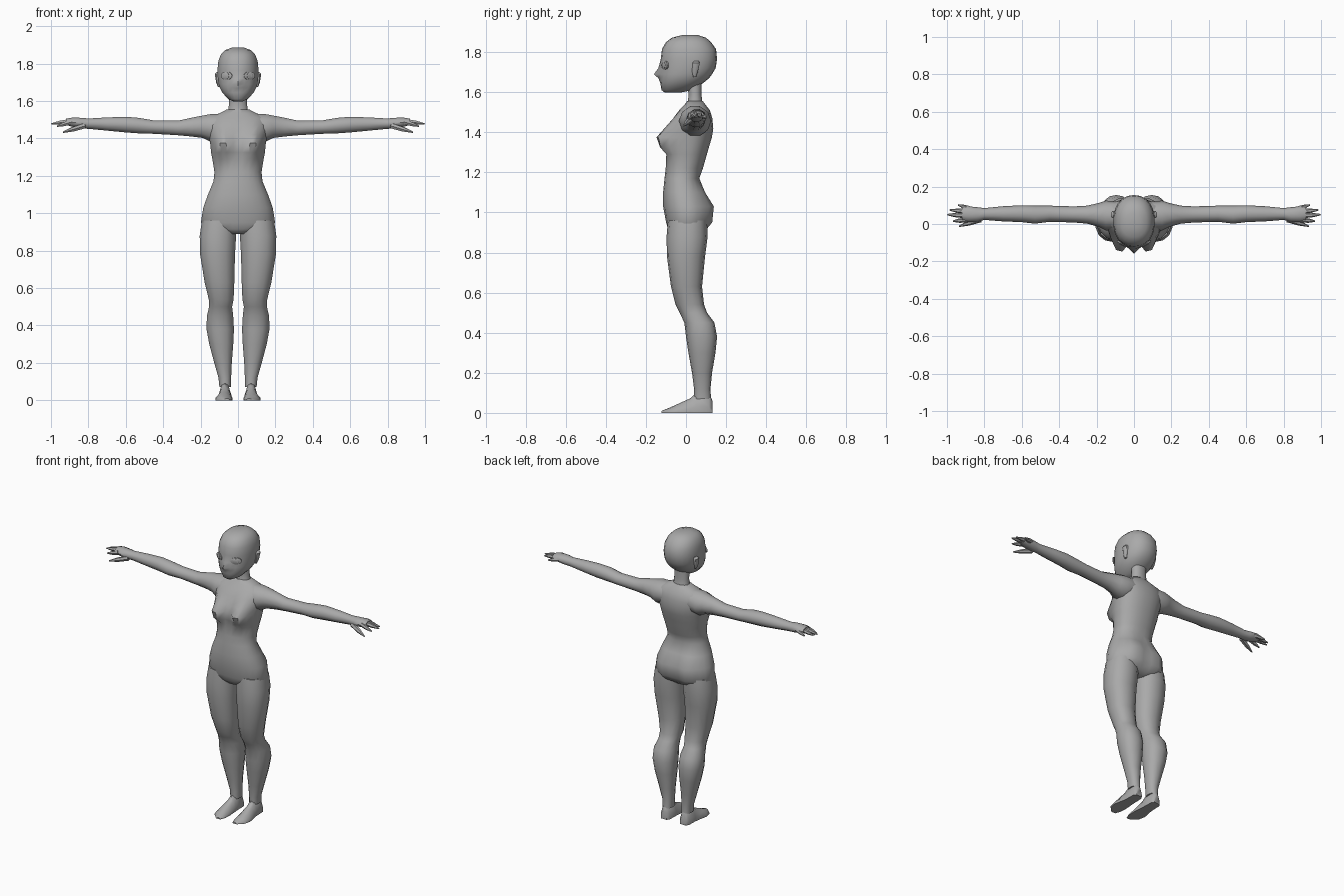
import bpy, bmesh, math
from mathutils import Vector

skin = bpy.data.materials.new("plain_grey")
skin.diffuse_color = (0.40, 0.40, 0.40, 1)


def loft(name, rings, mirror=False, angle=50):
    """Skin a list of point rings, closing both ends."""
    bm = bmesh.new()
    loops = [[bm.verts.new(p) for p in r] for r in rings]
    n = len(loops[0])
    for a, b in zip(loops, loops[1:]):
        for i in range(n):
            j = (i + 1) % n
            bm.faces.new((a[i], a[j], b[j], b[i]))
    bm.faces.new(loops[0][::-1])
    bm.faces.new(loops[-1])
    bmesh.ops.recalc_face_normals(bm, faces=bm.faces)
    me = bpy.data.meshes.new(name)
    bm.to_mesh(me)
    bm.free()
    ob = bpy.data.objects.new(name, me)
    bpy.context.collection.objects.link(ob)
    me.materials.append(skin)
    if mirror:
        ob.modifiers.new("mirror", 'MIRROR').use_mirror_merge = False
    bpy.ops.object.select_all(action='DESELECT')
    ob.select_set(True)
    bpy.context.view_layer.objects.active = ob
    bpy.ops.object.shade_smooth_by_angle(angle=math.radians(angle))
    return ob


def level(z, x0, x1, y0, y1, n=12, bump=None):
    """Horizontal oval spanning x0..x1 and y0..y1, with an optional y offset rule."""
    pts = []
    for i in range(n):
        t = 2 * math.pi * (i + 0.5) / n
        c, s = math.cos(t), math.sin(t)
        c = math.copysign(abs(c) ** 0.9, c)
        s = math.copysign(abs(s) ** 0.9, s)
        x = (x0 + x1) / 2 + (x1 - x0) / 2 * c
        y = (y0 + y1) / 2 + (y1 - y0) / 2 * s
        if bump:
            y += bump(x, s)
        pts.append((x, y, z))
    return pts


def upright(x, y0, y1, z0, z1, n=10):
    """Oval across the x axis."""
    return [(x, (y0 + y1) / 2 + (y1 - y0) / 2 * math.cos(2 * math.pi * i / n),
             (z0 + z1) / 2 + (z1 - z0) / 2 * math.sin(2 * math.pi * i / n)) for i in range(n)]


def spike(name, a, b, ra, rb, n=6):
    """Tapered finger from a to b."""
    a, b = Vector(a), Vector(b)
    q = (b - a).to_track_quat('Z', 'Y')
    rings = []
    for f, r in ((0, ra), (0.55, ra * 0.85), (1, rb)):
        rings.append([a.lerp(b, f) + q @ Vector((r * math.cos(2 * math.pi * i / n),
                      r * math.sin(2 * math.pi * i / n), 0)) for i in range(n)])
    return loft(name, rings, True)


def gauss(v, mid, width):
    return math.exp(-((v - mid) / width) ** 2)


# Torso: z, half width, front y, back y, bust depth, seat depth
torso = [(0.89, 0.07, -0.07, 0.07, 0, 0), (0.915, 0.175, -0.09, 0.095, 0, 0.015),
         (0.95, 0.20, -0.10, 0.115, 0, 0.025), (1.03, 0.187, -0.115, 0.12, 0, 0.03),
         (1.10, 0.162, -0.115, 0.09, 0, 0.015), (1.17, 0.132, -0.108, 0.067, 0, 0),
         (1.22, 0.127, -0.102, 0.085, 0, 0), (1.29, 0.138, -0.093, 0.105, 0.015, 0),
         (1.325, 0.145, -0.09, 0.115, 0.055, 0), (1.375, 0.15, -0.085, 0.13, 0.08, 0),
         (1.42, 0.16, -0.078, 0.137, 0.04, 0), (1.47, 0.168, -0.062, 0.132, 0.008, 0),
         (1.51, 0.155, -0.035, 0.12, 0, 0), (1.535, 0.10, -0.01, 0.10, 0, 0),
         (1.555, 0.06, 0.005, 0.085, 0, 0)]


def torso_bump(bust, seat):
    def rule(x, s):
        if s < 0:
            return -bust * gauss(abs(x), 0.082, 0.05) * min(1, -s * 1.3)
        return seat * gauss(abs(x), 0.09, 0.06) * s
    return rule


loft("torso", [level(z, -w, w, f, b, 24, torso_bump(bu, se)) for z, w, f, b, bu, se in torso])

# Neck
loft("neck", [level(z, -w, w, f, b) for z, w, f, b in
              [(1.50, 0.062, -0.01, 0.10), (1.55, 0.054, 0.008, 0.083),
               (1.59, 0.049, 0.012, 0.078), (1.66, 0.05, 0.0, 0.08)]])

# Head: z, half width, front y, back y, nose depth
head = [(1.598, 0.025, -0.105, -0.03, 0), (1.61, 0.052, -0.122, 0.03, 0),
        (1.645, 0.085, -0.128, 0.085, 0), (1.67, 0.098, -0.13, 0.115, 0.008),
        (1.69, 0.104, -0.13, 0.13, 0.03), (1.72, 0.109, -0.126, 0.148, 0.012),
        (1.765, 0.111, -0.126, 0.155, 0), (1.815, 0.106, -0.12, 0.15, 0),
        (1.85, 0.092, -0.10, 0.125, 0), (1.872, 0.07, -0.07, 0.10, 0),
        (1.885, 0.035, -0.02, 0.06, 0)]
loft("head", [level(z, -w, w, f, b, 22,
                    lambda x, s, d=d: -d * gauss(x, 0, 0.02) if s < 0 else 0)
              for z, w, f, b, d in head])

# Ears
loft("ear", [level(z, 0.095, x, a, b, 8) for z, x, a, b in
             [(1.675, 0.108, 0.035, 0.05), (1.70, 0.118, 0.03, 0.06),
              (1.745, 0.125, 0.03, 0.07), (1.755, 0.115, 0.04, 0.065)]], True)


# Eyes: stacked oval plates turned to follow the face
def eye_part(name, rx, rz, out, n=14):
    mid, turn = Vector((0.06, -0.106, 1.735)), math.radians(28)
    side = Vector((math.cos(turn), math.sin(turn), 0))
    front = Vector((math.sin(turn), -math.cos(turn), 0))
    rings = []
    for k, d in ((1, out - 0.008), (1, out), (0.8, out + 0.002)):
        rings.append([mid + front * d + side * (rx * k * math.cos(2 * math.pi * i / n))
                      + Vector((0, 0, rz * k * math.sin(2 * math.pi * i / n))) for i in range(n)])
    loft(name, rings, True, 30)


eye_part("eyelid", 0.034, 0.022, 0.004)
eye_part("iris", 0.017, 0.018, 0.008)

# Legs: z, inner x, outer x, front y, back y
legs = [(0.07, 0.038, 0.10, 0.04, 0.125), (0.12, 0.036, 0.105, 0.04, 0.122),
        (0.20, 0.032, 0.128, 0.03, 0.13), (0.30, 0.024, 0.155, 0.012, 0.147),
        (0.38, 0.02, 0.17, 0.0, 0.155), (0.45, 0.024, 0.168, -0.008, 0.142),
        (0.50, 0.03, 0.156, -0.032, 0.105), (0.54, 0.022, 0.158, -0.052, 0.09),
        (0.63, 0.018, 0.18, -0.075, 0.08), (0.78, 0.014, 0.205, -0.095, 0.095),
        (0.88, 0.008, 0.207, -0.097, 0.108), (0.96, 0.004, 0.195, -0.09, 0.105)]
loft("leg", [level(z, a, b, f, k, 14) for z, a, b, f, k in legs], True)

# Feet: y, inner x, outer x, top z
foot = [(0.132, 0.05, 0.09, 0.06), (0.115, 0.038, 0.102, 0.10), (0.05, 0.036, 0.104, 0.10),
        (0.02, 0.034, 0.108, 0.072), (-0.04, 0.03, 0.12, 0.045),
        (-0.085, 0.032, 0.112, 0.025), (-0.122, 0.045, 0.075, 0.01)]
loft("foot", [[(a, y, 0), (b, y, 0), (b, y, t * 0.3), (b - (b - a) * 0.25, y, t * 0.85),
               ((a + b) / 2, y, t), (a + (b - a) * 0.25, y, t * 0.85), (a, y, t * 0.3)]
              for y, a, b, t in foot], True)

# Arms: x, front y, back y, bottom z, top z
arms = [(0.09, -0.03, 0.12, 1.39, 1.535), (0.15, -0.035, 0.125, 1.38, 1.533),
        (0.19, -0.015, 0.112, 1.40, 1.525), (0.25, 0.002, 0.098, 1.408, 1.513),
        (0.32, 0.008, 0.094, 1.415, 1.497), (0.45, 0.012, 0.098, 1.423, 1.498),
        (0.53, 0.002, 0.098, 1.425, 1.512), (0.60, 0.01, 0.10, 1.43, 1.518),
        (0.70, 0.014, 0.095, 1.44, 1.514), (0.80, 0.022, 0.085, 1.45, 1.508),
        (0.84, 0.012, 0.09, 1.452, 1.512), (0.89, 0.012, 0.095, 1.462, 1.512),
        (0.92, 0.02, 0.09, 1.472, 1.506)]
loft("arm", [upright(*r) for r in arms], True)

# Fingers and thumb
spike("first_finger", (0.89, 0.022, 1.488), (0.968, 0.015, 1.465), 0.014, 0.004)
spike("middle_finger", (0.89, 0.045, 1.492), (0.998, 0.05, 1.478), 0.015, 0.004)
spike("ring_finger", (0.89, 0.066, 1.49), (0.985, 0.075, 1.478), 0.014, 0.004)
spike("little_finger", (0.87, 0.08, 1.485), (0.94, 0.102, 1.472), 0.013, 0.004)
spike("thumb", (0.82, 0.025, 1.468), (0.935, -0.012, 1.433), 0.016, 0.004)
